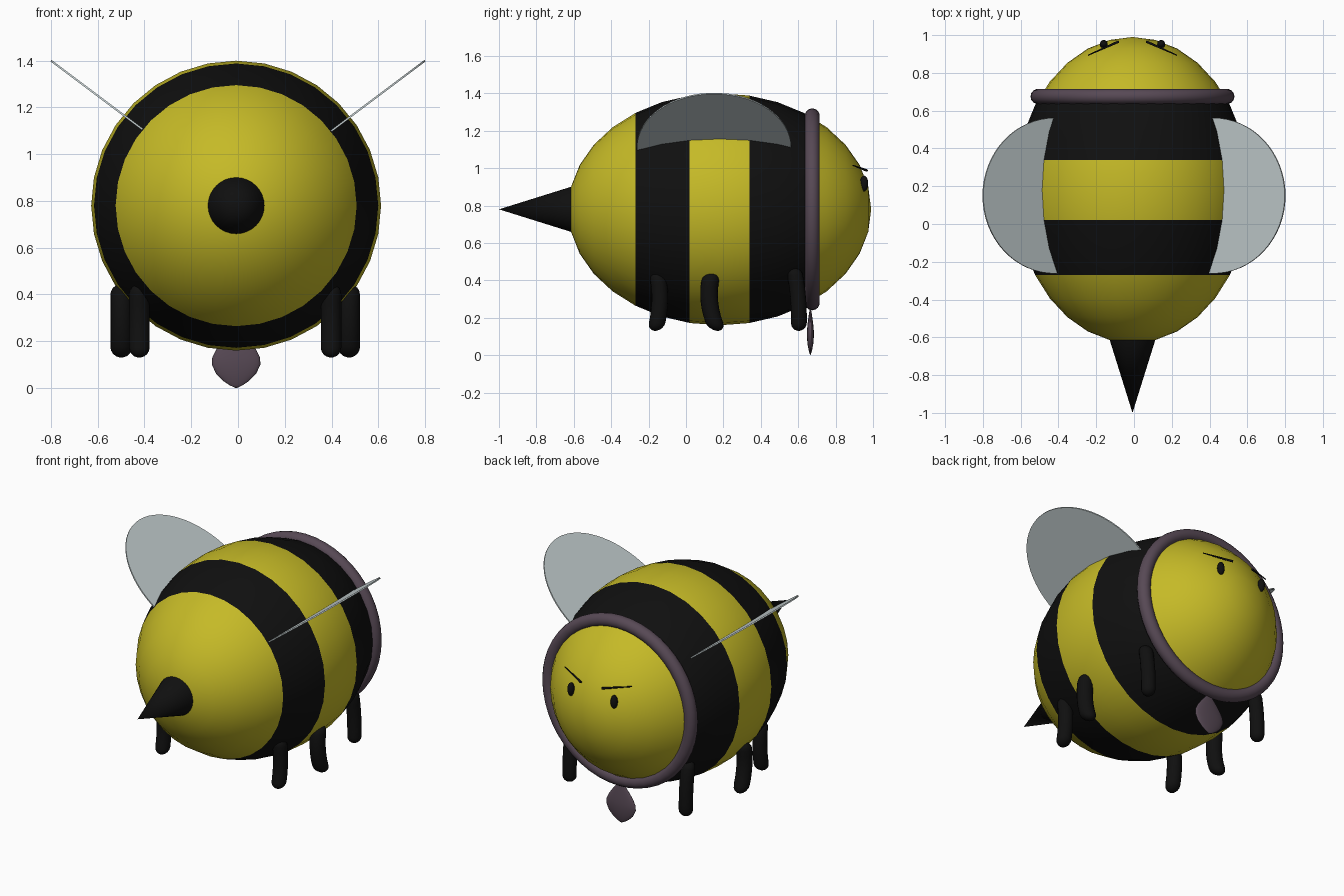
import bpy, bmesh, math
from mathutils import Matrix, Vector

if "Cube" in bpy.data.objects:
    bpy.data.objects.remove(bpy.data.objects["Cube"])

CX, CY, CZ = -0.008, 0.18, 0.78      # body centre
RX, RY = 0.62, 0.81                  # body radii


def material(name, rgb):
    m = bpy.data.materials.new(name)
    m.diffuse_color = (*rgb, 1)
    m.use_nodes = True
    m.node_tree.nodes["Principled BSDF"].inputs["Base Color"].default_value = m.diffuse_color
    return m


YELLOW = material("yellow", (0.56, 0.49, 0.02))
BLACK = material("black", (0.005, 0.005, 0.005))
PURPLE = material("dusky_purple", (0.095, 0.066, 0.09))
WING = material("pale_grey", (0.55, 0.62, 0.63))


def finish(name, bm, mats, angle=60):
    bmesh.ops.recalc_face_normals(bm, faces=bm.faces)
    me = bpy.data.meshes.new(name)
    bm.to_mesh(me)
    bm.free()
    for m in mats:
        me.materials.append(m)
    ob = bpy.data.objects.new(name, me)
    bpy.context.collection.objects.link(ob)
    bpy.context.view_layer.objects.active = ob
    ob.select_set(True)
    bpy.ops.object.shade_smooth_by_angle(angle=math.radians(angle))
    ob.select_set(False)
    return ob


def lathe(rings, n=20):
    """Closed surface from rings (centre, rx, ry), each lying in a level plane."""
    bm = bmesh.new()
    loops = []
    for c, rx, ry in rings:
        loops.append([bm.verts.new((c[0] + rx * math.cos(2 * math.pi * i / n),
                                    c[1] + ry * math.sin(2 * math.pi * i / n), c[2]))
                      for i in range(n)])
    for a, b in zip(loops, loops[1:]):
        for i in range(n):
            j = (i + 1) % n
            bm.faces.new((a[i], a[j], b[j], b[i]))
    bm.faces.new(loops[0])
    bm.faces.new(loops[-1])
    return bm


# striped body, pole along y
bm = bmesh.new()
bmesh.ops.create_uvsphere(bm, u_segments=32, v_segments=16, radius=1, matrix=(
    Matrix.Translation((CX, CY, CZ)) @ Matrix.Diagonal((RX, RY, RX, 1))
    @ Matrix.Rotation(math.pi / 2, 4, 'X')))
for y in (-0.27, 0.02, 0.34, 0.675):
    bmesh.ops.bisect_plane(bm, geom=bm.verts[:] + bm.edges[:] + bm.faces[:],
                           plane_co=(0, y, 0), plane_no=(0, 1, 0))
for f in bm.faces:
    y = f.calc_center_median().y
    f.material_index = int(-0.27 < y < 0.02 or 0.34 < y < 0.675)
finish("body", bm, [YELLOW, BLACK])

# sting
bm = bmesh.new()
bmesh.ops.create_cone(bm, cap_ends=True, segments=32, radius1=0.125, radius2=0.0, depth=0.4,
                      matrix=Matrix.Translation((CX, -0.8, CZ)) @ Matrix.Rotation(math.pi / 2, 4, 'X'))
finish("sting", bm, [BLACK], 40)

# collar ring
bpy.ops.mesh.primitive_torus_add(major_segments=48, minor_segments=14, major_radius=0.5,
                                 minor_radius=0.04, location=(CX, 0.675, CZ),
                                 rotation=(math.pi / 2, 0, 0))
collar = bpy.context.object
collar.name = "collar"
collar.data.materials.append(PURPLE)
bpy.ops.object.shade_smooth()
collar.select_set(False)

# flattened drop hanging from the collar
drop = [(0, .003), (.012, .028), (.03, .055), (.06, .085), (.1, .104), (.13, .102),
        (.165, .085), (.2, .06), (.23, .035), (.255, .012)]
finish("collar_tag", lathe([((CX, 0.665, z), r, r * 0.18) for z, r in drop], 24), [PURPLE], 75)

# legs: bent capsules, (x, y top, y middle, y bottom, z top, radius)
LEGS = {"sting_end": (0.41, -0.155, -0.14, -0.165, 0.445, 0.044),
        "middle": (0.487, 0.14, 0.125, 0.17, 0.445, 0.047),
        "face_end": (0.41, 0.575, 0.60, 0.602, 0.47, 0.042)}
for name, (x, yt, ym, yb, zt, r) in LEGS.items():
    zb = 0.13
    heights = [zb + r * (1 - math.cos(math.radians(a))) for a in (8, 30, 50, 70, 90)]
    heights += [zb + r + (zt - zb - 2 * r) * k / 6 for k in range(1, 6)]
    heights += [zt - r * (1 - math.cos(math.radians(a))) for a in (90, 70, 50, 30, 8)]
    for side, s in (("left", -1), ("right", 1)):
        rings = []
        for z in heights:
            t = (z - zb) / (zt - zb)
            y = yb * (1 - t) * (1 - 2 * t) + ym * 4 * t * (1 - t) + yt * t * (2 * t - 1)
            d = max(0, zb + r - z, z - zt + r)
            w = math.sqrt(max(0, r * r - d * d))
            rings.append(((-0.012 + s * x, y, z), w, w))
        finish(f"{name}_leg_{side}", lathe(rings, 16), [BLACK], 75)

for side, s in (("left", -1), ("right", 1)):
    # wing: thin oval sheet sloping up and out
    bm = bmesh.new()
    bmesh.ops.create_cone(bm, cap_ends=True, segments=64, radius1=1, radius2=1, depth=0.008, matrix=(
        Matrix.Translation((s * 0.42, 0.15, 1.115))
        @ Matrix.Rotation(-s * math.atan2(0.3, 0.4), 4, 'Y')
        @ Matrix.Diagonal((0.475, 0.412, 1, 1))))
    finish(f"wing_{side}", bm, [WING], 30)

    # eye
    bm = bmesh.new()
    bmesh.ops.create_uvsphere(bm, u_segments=20, v_segments=12, radius=1, matrix=(
        Matrix.Translation((CX + s * 0.152, 0.952, 0.918)) @ Matrix.Diagonal((0.021, 0.022, 0.042, 1))))
    finish(f"eye_{side}", bm, [BLACK])

    # eyebrow: slim bar, lower towards the middle
    a = Vector((CX + s * 0.236, 0.893, 1.015))
    b = Vector((CX + s * 0.073, 0.966, 0.988))
    bm = bmesh.new()
    bmesh.ops.create_cone(bm, cap_ends=True, segments=10, radius1=0.003, radius2=0.007,
                          depth=(b - a).length, matrix=Matrix.Translation((a + b) / 2)
                          @ (b - a).to_track_quat('Z', 'Y').to_matrix().to_4x4())
    finish(f"eyebrow_{side}", bm, [BLACK], 40)
